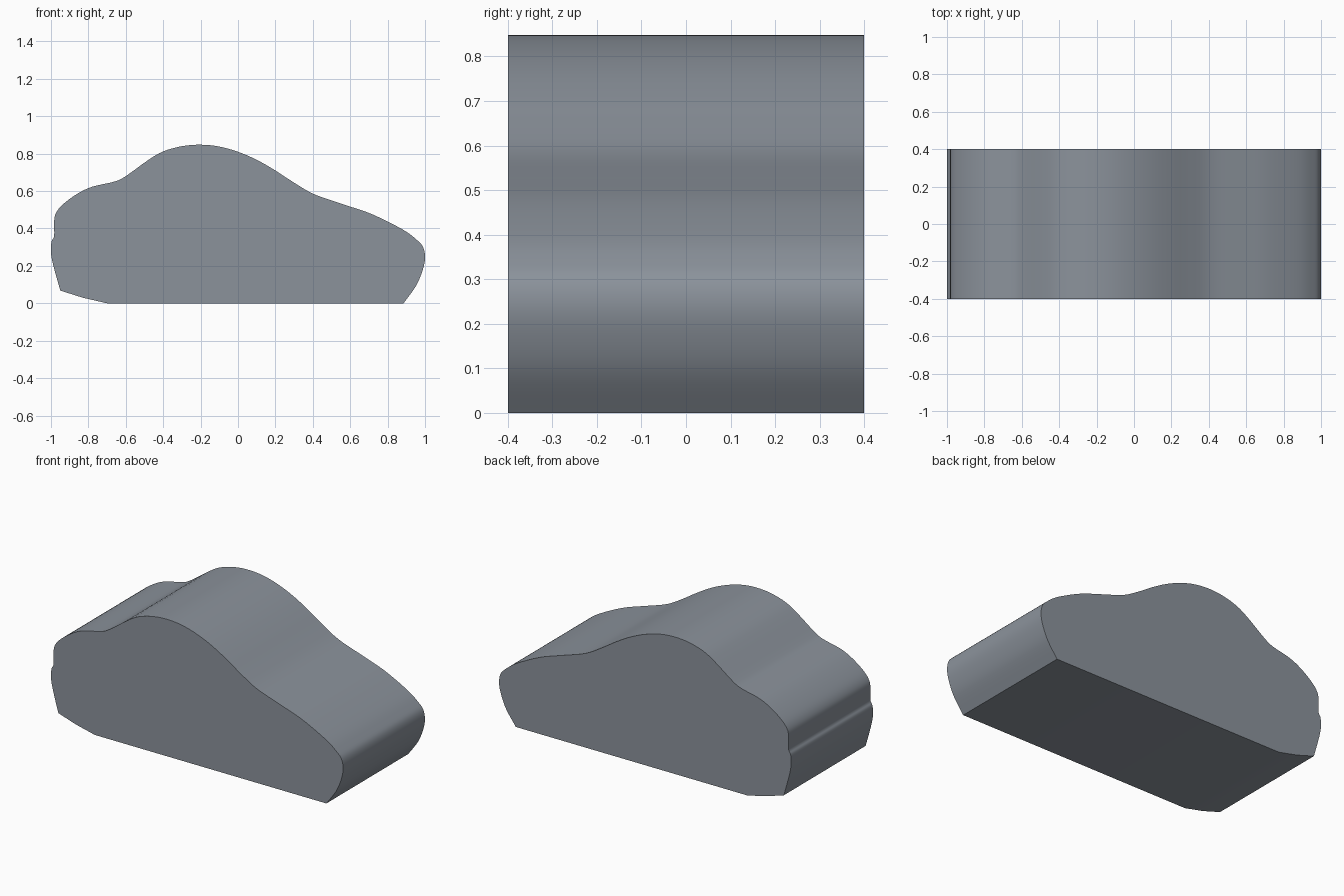
import bpy, bmesh
from mathutils import Vector

if "Cube" in bpy.data.objects:
    bpy.data.objects.remove(bpy.data.objects["Cube"])

# Upper outline (x, z) from the front bottom corner, over the roof, to the rear corner
OUTLINE = [(0.885, 0), (0.95, 0.09), (0.985, 0.17), (1.0, 0.24), (0.99, 0.30),
           (0.955, 0.34), (0.88, 0.395), (0.72, 0.475), (0.57, 0.527), (0.41, 0.582),
           (0.30, 0.645), (0.20, 0.71), (0.10, 0.767), (0.0, 0.81), (-0.10, 0.838),
           (-0.20, 0.848), (-0.30, 0.84), (-0.40, 0.812), (-0.48, 0.766), (-0.60, 0.68),
           (-0.66, 0.651), (-0.78, 0.623), (-0.86, 0.585), (-0.935, 0.53), (-0.972, 0.485),
           (-0.983, 0.44), (-0.983, 0.36), (-0.997, 0.33), (-1.0, 0.27), (-0.987, 0.20),
           (-0.95, 0.068)]
UNDERSIDE = [(-0.83, 0.03), (-0.70, 0.0)]
HALF_WIDTH = 0.4


def smooth_path(points, steps=4):
    """Catmull-Rom curve through the points."""
    p = [Vector(q) for q in points]
    p = [p[0]] + p + [p[-1]]
    out = []
    for a, b, c, d in zip(p, p[1:], p[2:], p[3:]):
        for i in range(steps):
            t = i / steps
            out.append(0.5 * (2 * b + (c - a) * t + (2 * a - 5 * b + 4 * c - d) * t * t
                              + (3 * b - a - 3 * c + d) * t ** 3))
    return out + [p[-1]]


# Car body: side profile extruded across the width
profile = smooth_path(OUTLINE) + [Vector(q) for q in UNDERSIDE]
bm = bmesh.new()
side = bm.faces.new([bm.verts.new((q.x, -HALF_WIDTH, q.y)) for q in profile])
extruded = bmesh.ops.extrude_face_region(bm, geom=[side], use_keep_orig=True)
far_side = [v for v in extruded["geom"] if isinstance(v, bmesh.types.BMVert)]
bmesh.ops.translate(bm, verts=far_side, vec=(0, 2 * HALF_WIDTH, 0))
bmesh.ops.recalc_face_normals(bm, faces=bm.faces)

mesh = bpy.data.meshes.new("car_body")
bm.to_mesh(mesh)
bm.free()
body = bpy.data.objects.new("car_body", mesh)
bpy.context.collection.objects.link(body)

# Dark blue-grey paint
paint = bpy.data.materials.new("slate_paint")
paint.diffuse_color = (0.26, 0.29, 0.33, 1)
paint.use_nodes = True
paint.node_tree.nodes["Principled BSDF"].inputs["Base Color"].default_value = paint.diffuse_color
mesh.materials.append(paint)

bpy.context.view_layer.objects.active = body
body.select_set(True)
bpy.ops.object.shade_smooth_by_angle(angle=0.52)
